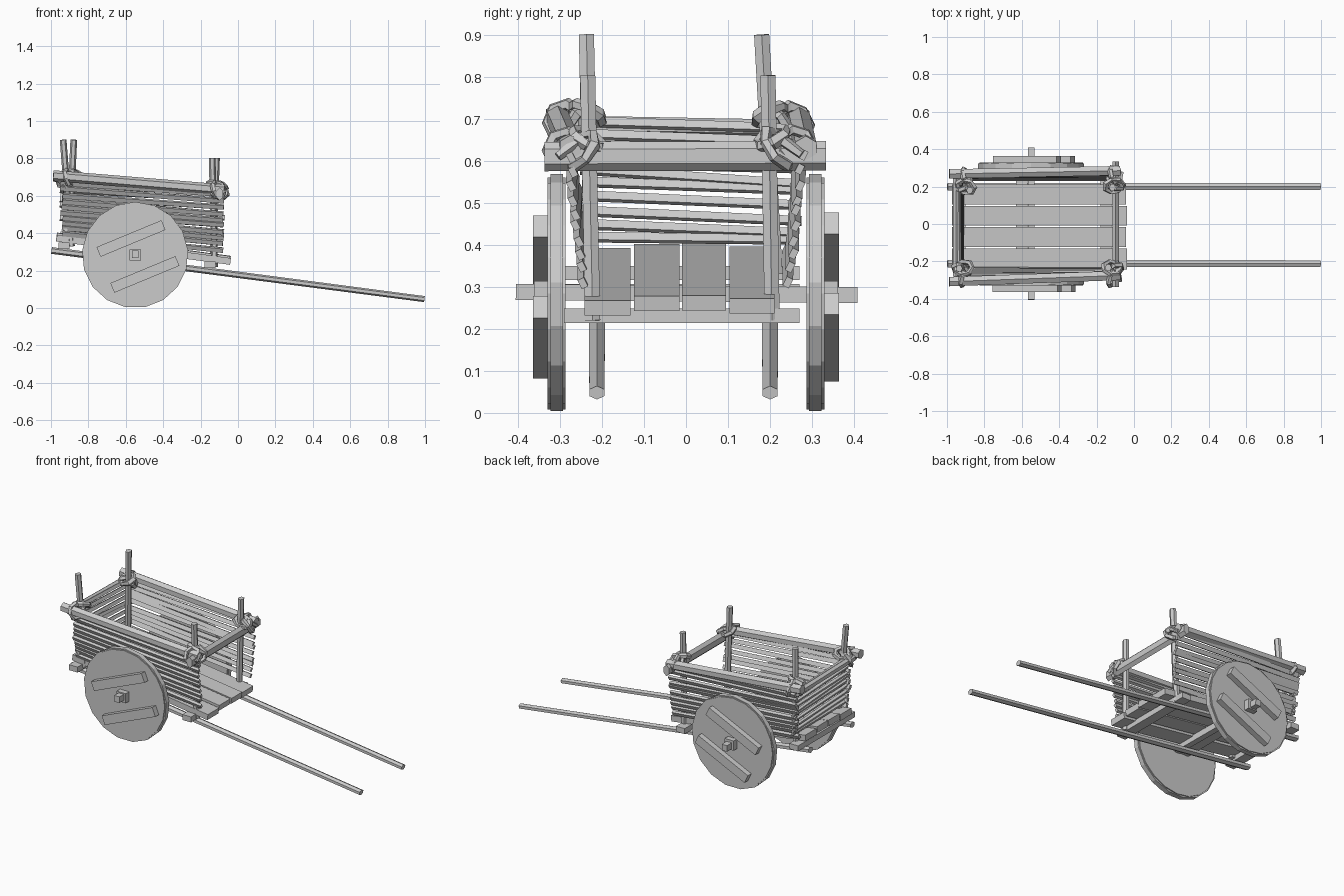
import bpy, bmesh, math, random
from mathutils import Vector, Matrix

random.seed(4)
cube = bpy.data.objects.get("Cube")
if cube:
    bpy.data.objects.remove(cube, do_unlink=True)

wood = bpy.data.materials.new("weathered_grey")
wood.use_nodes = True
GREY = (0.6, 0.6, 0.6, 1)
wood.diffuse_color = GREY
wood.node_tree.nodes["Principled BSDF"].inputs["Base Color"].default_value = GREY


def finish(name, bm):
    bmesh.ops.recalc_face_normals(bm, faces=bm.faces)
    mesh = bpy.data.meshes.new(name)
    bm.to_mesh(mesh)
    bm.free()
    mesh.materials.append(wood)
    ob = bpy.data.objects.new(name, mesh)
    bpy.context.collection.objects.link(ob)
    return ob


def bar(name, start, end, width, height, sides=4, up=(0, 0, 1), taper=1.0):
    """Prism between two points, with a box or polygon section."""
    a, b = Vector(start), Vector(end)
    along = (b - a).normalized()
    side = along.cross(Vector(up)).normalized()
    top = side.cross(along)
    angles = [math.tau * (i + 0.5) / sides for i in range(sides)]
    reach_x = max(abs(math.cos(t)) for t in angles)
    reach_y = max(abs(math.sin(t)) for t in angles)
    bm = bmesh.new()
    rings = []
    for p, s in ((a, 1), (b, taper)):
        rings.append([bm.verts.new(p + side * (math.cos(t) / reach_x * width / 2 * s)
                                   + top * (math.sin(t) / reach_y * height / 2 * s))
                      for t in angles])
    for i in range(sides):
        j = (i + 1) % sides
        bm.faces.new((rings[0][i], rings[0][j], rings[1][j], rings[1][i]))
    bm.faces.new(rings[0])
    bm.faces.new(rings[1])
    return finish(name, bm)


def rope_loop(name, centre, normal, radius, thick, stretch=1.0):
    """Chunky low-poly ring of rope."""
    bm = bmesh.new()
    turn = Vector((0, 0, 1)).rotation_difference(Vector(normal)).to_matrix()
    n, m = 7, 5
    rings = []
    for i in range(n):
        a = math.tau * i / n
        t = thick * random.uniform(0.85, 1.2)
        ring = []
        for k in range(m):
            b = math.tau * k / m
            r = radius + t * math.cos(b)
            p = Vector((r * math.cos(a), r * math.sin(a) * stretch, t * math.sin(b)))
            ring.append(bm.verts.new(Vector(centre) + turn @ p))
        rings.append(ring)
    for i in range(n):
        for k in range(m):
            p, q, l = rings[i], rings[(i + 1) % n], (k + 1) % m
            bm.faces.new((p[k], q[k], q[l], p[l]))
    return finish(name, bm)


def disc(name, centre, radius, depth, sides):
    bm = bmesh.new()
    bmesh.ops.create_cone(bm, cap_ends=True, segments=sides, radius1=radius, radius2=radius,
                          depth=depth, matrix=Matrix.Translation(centre)
                          @ Matrix.Rotation(math.pi / 2, 4, 'X'))
    return finish(name, bm)


def slope(x):
    """Height of the shafts' centre line."""
    return 0.178 - 0.13 * x


# Shafts run the whole length and slope down to the handles
for label, s, y in (("left", 1, 0.2), ("right", -1, -0.212)):
    bar("shaft_" + label, (-0.997, y, slope(-1)), (0.997, y, slope(1)), 0.04, 0.036, 6, taper=0.9)

# Cross bearers and floor planks
for label, x in (("rear", -0.93), ("middle", -0.6), ("front", -0.15)):
    z = slope(x) + 0.034
    bar("bearer_" + label, (x, -0.29, z), (x, 0.27, z), 0.06, 0.034)
for i, (y, w, lift, front) in enumerate(((-0.187, 0.11, 0, -0.04), (-0.07, 0.108, 0.01, -0.045),
                                         (0.043, 0.104, 0.012, -0.04), (0.157, 0.108, 0.004, -0.045))):
    bar("floor_plank_%d" % (i + 1), (-0.97, y, slope(-0.97) + 0.07 + lift),
        (front, y, slope(front) + 0.066 + lift), w, 0.036)

# Axle, wheels and wheel battens
AX, AZ = -0.55, 0.284
bar("axle", (AX, -0.405, AZ + 0.004), (AX, 0.408, AZ - 0.004), 0.036, 0.038)
for label, s in (("left", 1), ("right", -1)):
    disc("wheel_" + label, (AX, s * 0.308, AZ), 0.276, 0.042, 20)
    disc("wheel_rim_" + label, (AX, s * 0.308, AZ), 0.284, 0.03, 17)
    bar("hub_" + label, (AX, s * 0.32, AZ), (AX, s * 0.362, AZ), 0.062, 0.06)
    tilt = math.radians(25 if s > 0 else 22.5)
    d = Vector((math.cos(tilt), 0, math.sin(tilt))) * 0.188
    for part, off in (("upper", (-0.022, 0.088)), ("lower", (0.052, -0.104))):
        c = Vector((AX + off[0], s * 0.347, AZ + off[1]))
        bar("wheel_batten_%s_%s" % (part, label), c - d, c + d, 0.034, 0.056)

# Corner posts
bar("post_rear_left", (-0.905, 0.212, 0.33), (-0.878, 0.18, 0.9), 0.036, 0.036, 6, up=(1, 0, 0))
bar("post_rear_right", (-0.89, -0.225, 0.33), (-0.935, -0.237, 0.9), 0.036, 0.036, 6, up=(1, 0, 0))
bar("post_front_left", (-0.135, 0.205, 0.22), (-0.115, 0.195, 0.803), 0.036, 0.036, 6, up=(1, 0, 0))
bar("post_front_right", (-0.125, -0.222, 0.22), (-0.138, -0.234, 0.803), 0.036, 0.036, 6, up=(1, 0, 0))

# Top rails
bar("top_rail_left", (-0.988, 0.268, 0.705), (-0.075, 0.285, 0.63), 0.05, 0.058, 6)
bar("top_rail_right", (-0.988, -0.308, 0.708), (-0.075, -0.275, 0.632), 0.05, 0.058, 6)
bar("top_rail_front", (-0.098, -0.337, 0.61), (-0.098, 0.333, 0.612), 0.036, 0.07, 6)
bar("top_rail_rear", (-0.953, -0.28, 0.685), (-0.953, 0.27, 0.675), 0.032, 0.045, 6)

# Side and rear slats, thin and slightly uneven, the walls leaning outwards
COUNT = 10
for i in range(COUNT):
    t = i / (COUNT - 1)
    jitter = lambda a=0.008: random.uniform(-a, a)
    for label, s in (("left", 1), ("right", -1)):
        y = s * (0.246 + 0.03 * t)
        bar("side_slat_%s_%d" % (label, i + 1),
            (-0.945 + jitter(), y + jitter(0.004), 0.395 + 0.27 * t + jitter()),
            (-0.075 + jitter(), y + jitter(0.004), 0.312 + 0.295 * t + jitter()),
            0.018, 0.026, 4, up=(0, s * 0.5, 1), taper=0.9)
    x = -0.92 - 0.015 * t
    bar("rear_slat_%d" % (i + 1), (x, -0.25 + jitter(), 0.425 + 0.265 * t + jitter()),
        (x, 0.27 + jitter(), 0.405 + 0.265 * t + jitter()),
        0.016, 0.021, 4, up=(-0.5, 0, 1), taper=0.9)

# Rope lashings around posts and rails
for label, x, y, z in (("rear_left", -0.9, 0.2, 0.695), ("rear_right", -0.91, -0.236, 0.7),
                       ("front_left", -0.11, 0.205, 0.64), ("front_right", -0.118, -0.235, 0.635)):
    s = 1 if y > 0 else -1
    end = 1 if x > -0.5 else -1
    rope_loop("lashing_post_" + label, (x, y, z + 0.015), (0.3 * end, -0.5 * s, 1), 0.047, 0.015, 0.85)
    rope_loop("lashing_cross_" + label, (x + 0.012 * end, y + 0.015 * s, z - 0.01),
              (0.5 * end, 0.8 * s, 0.6), 0.048, 0.014)
    rope_loop("lashing_rail_" + label, (x, y + 0.055 * s, z - 0.005), (0.9, 0.3 * s, 0.3), 0.042, 0.014)
    bar("lashing_end_" + label, (x + 0.03 * end, y + 0.01 * s, z + 0.02),
        (x + 0.045 * end, y + 0.07 * s, z - 0.025), 0.03, 0.03, 5, taper=0.7)
